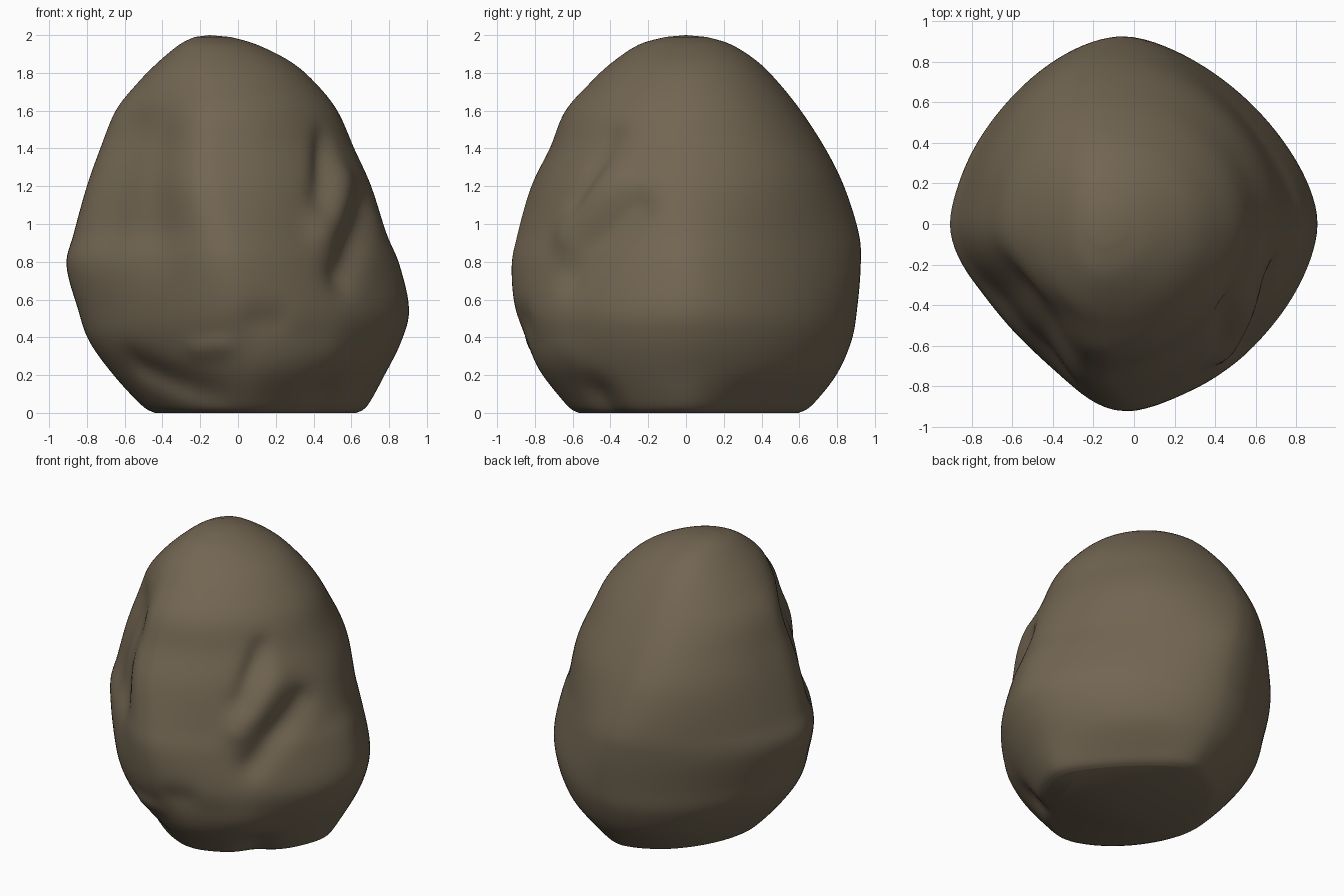
import bpy, bmesh, math
from mathutils import Vector

if "Cube" in bpy.data.objects:
    bpy.data.objects.remove(bpy.data.objects["Cube"], do_unlink=True)

SEGMENTS, STEPS = 128, 6

# Section outline at each height: z, ridge x, right edge, left edge, front, back
SECTIONS = [
    (0.00, 0.05, -0.44, 0.63, -0.57, 0.60),
    (0.04, 0.04, -0.51, 0.69, -0.63, 0.67),
    (0.20, 0.02, -0.66, 0.78, -0.74, 0.80),
    (0.38, 0.00, -0.79, 0.87, -0.84, 0.88),
    (0.55, -0.01, -0.85, 0.91, -0.91, 0.91),
    (0.78, -0.05, -0.91, 0.86, -0.93, 0.93),
    (0.95, -0.10, -0.87, 0.79, -0.90, 0.92),
    (1.20, -0.17, -0.80, 0.71, -0.83, 0.84),
    (1.40, -0.19, -0.73, 0.62, -0.74, 0.74),
    (1.60, -0.18, -0.65, 0.53, -0.66, 0.61),
    (1.75, -0.17, -0.53, 0.41, -0.52, 0.49),
    (1.86, -0.16, -0.42, 0.28, -0.39, 0.38),
    (1.95, -0.16, -0.31, 0.10, -0.25, 0.24),
    (1.99, -0.15, -0.23, -0.04, -0.11, 0.11),
]
APEX = (-0.15, 0, 2)

# Corner roundness by height: z, front right, front left, back right, back left
ROUNDNESS = [
    (0.00, 1.65, 1.60, 1.70, 1.30),
    (0.25, 1.60, 1.75, 1.75, 1.65),
    (0.80, 1.35, 1.53, 1.63, 1.47),
    (1.40, 1.35, 1.85, 1.80, 1.95),
    (1.95, 2.00, 2.00, 2.00, 2.00),
]

# Sculpted strokes: start, end, radius, depth (positive cuts inward)
STROKES = [
    ((0.41, -0.55, 1.12), (0.49, -0.42, 1.45), 0.07, 0.045),    # upper groove
    ((0.45, -0.62, 0.95), (0.61, -0.42, 1.26), 0.10, -0.045),   # lip between grooves
    ((0.53, -0.60, 0.72), (0.69, -0.26, 1.08), 0.09, 0.045),    # lower groove
    ((-0.36, -0.52, 1.55), (-0.41, -0.64, 1.00), 0.22, 0.08),   # hollow side panel
    ((-0.55, -0.32, 1.48), (-0.65, -0.38, 1.02), 0.20, 0.055),  # outer part of panel
    ((-0.52, -0.42, 0.24), (-0.15, -0.70, 0.06), 0.10, 0.04),   # undercut
    ((0.10, -0.86, 0.50), (0.18, -0.83, 0.50), 0.08, 0.02),     # small front pit
    ((-0.22, -0.76, 0.33), (-0.08, -0.82, 0.35), 0.06, -0.02),  # front knob
    ((0.15, -0.72, 0.25), (0.42, -0.58, 0.32), 0.17, -0.035),   # lower front swell
    ((0.44, -0.42, 0.00), (0.47, -0.46, 0.10), 0.11, 0.045),    # notch at the foot
]


def smooth_step(t):
    t = min(1, max(0, t))
    return t * t * (3 - 2 * t)


def mix(a, b, t):
    return a + (b - a) * t


def spline(p0, p1, p2, p3, t):
    return 0.5 * (2 * p1 + (p2 - p0) * t + (2 * p0 - 5 * p1 + 4 * p2 - p3) * t * t
                  + (3 * p1 - p0 - 3 * p2 + p3) * t ** 3)


def refined_sections():
    last = len(SECTIONS) - 1
    for i in range(last):
        near = [SECTIONS[min(last, max(0, i + k))] for k in (-1, 0, 1, 2)]
        for s in range(STEPS):
            yield [spline(*column, s / STEPS) for column in zip(*near)]
    yield SECTIONS[last]


def corner_powers(z):
    powers = ROUNDNESS[0][1:]
    for low, high in zip(ROUNDNESS, ROUNDNESS[1:]):
        t = smooth_step((z - low[0]) / (high[0] - low[0]))
        powers = [mix(p, q, t) for p, q in zip(powers, high[1:])]
    return powers


def stroke_offset(point):
    total = 0
    for start, end, radius, depth in STROKES:
        a, b = Vector(start), Vector(end)
        d = b - a
        t = min(1, max(0, (point - a).dot(d) / d.length_squared))
        gap = (point - a - d * t).length / radius
        total += depth * math.exp(-gap * gap)
    return total


def surface_point(section, powers, angle):
    z, cx, x_min, x_max, y_min, y_max = section
    c, s = math.cos(angle), math.sin(angle)
    a = x_max - cx if c > 0 else cx - x_min
    b = y_max if s > 0 else -y_min
    # Each corner of the boulder has its own roundness
    u, v = smooth_step(0.5 + c), smooth_step(0.5 + s)
    front_right, front_left, back_right, back_left = powers
    power = mix(mix(front_right, front_left, u), mix(back_right, back_left, u), v)
    soft = 0.1
    r = ((math.hypot(c, soft) / a) ** power + (math.hypot(s, soft) / b) ** power) ** (-1 / power)
    r *= (1 + soft ** power) ** (1 / power)
    r -= stroke_offset(Vector((cx + r * c, r * s, z)))
    return cx + r * c, r * s, z


# Boulder skin
bm = bmesh.new()
angles = [2 * math.pi * k / SEGMENTS for k in range(SEGMENTS)]
rings = []
for section in refined_sections():
    powers = corner_powers(section[0])
    rings.append([bm.verts.new(surface_point(section, powers, a)) for a in angles])
for low, high in zip(rings, rings[1:]):
    for k in range(SEGMENTS):
        n = (k + 1) % SEGMENTS
        bm.faces.new((low[k], low[n], high[n], high[k]))

# Rounded crown and flat underside
crown = bm.verts.new(APEX)
for k in range(SEGMENTS):
    bm.faces.new((rings[-1][k], rings[-1][(k + 1) % SEGMENTS], crown))
bm.faces.new(rings[0][::-1])

mesh = bpy.data.meshes.new("boulder")
bm.to_mesh(mesh)
bm.free()
boulder = bpy.data.objects.new("boulder", mesh)
bpy.context.collection.objects.link(boulder)

# Stone colour
stone = bpy.data.materials.new("brown_stone")
stone.use_nodes = True
colour = (0.17, 0.133, 0.085, 1)
stone.diffuse_color = colour
stone.node_tree.nodes["Principled BSDF"].inputs["Base Color"].default_value = colour
stone.node_tree.nodes["Principled BSDF"].inputs["Roughness"].default_value = 0.9
mesh.materials.append(stone)

bpy.ops.object.select_all(action="DESELECT")
boulder.select_set(True)
bpy.context.view_layer.objects.active = boulder
bpy.ops.object.shade_smooth_by_angle(angle=math.radians(40))
